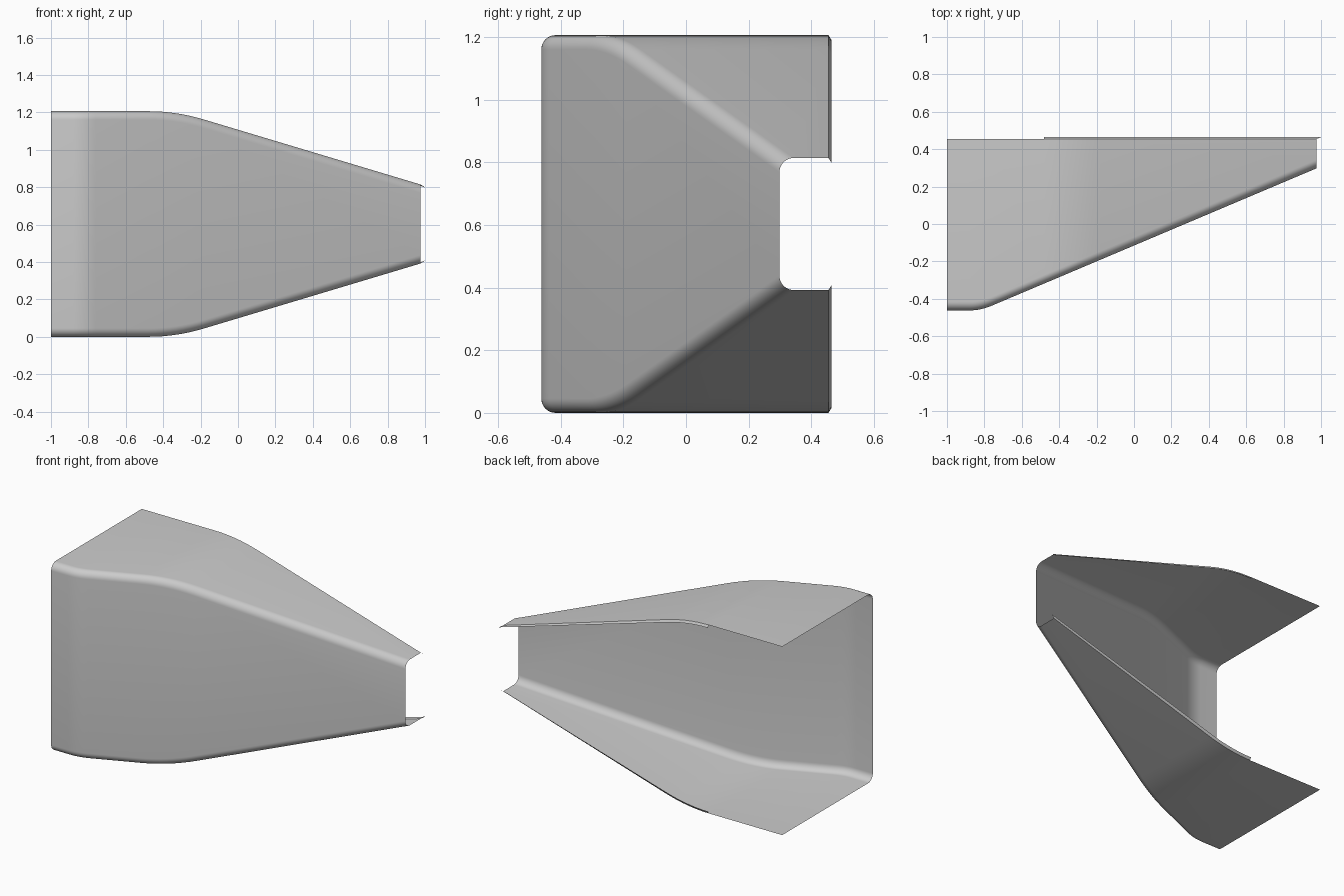
import bpy, bmesh
from math import sin, cos, pi

cube = bpy.data.objects.get("Cube")
if cube:
    bpy.data.objects.remove(cube, do_unlink=True)

MID, END, RADIUS, BACK = 0.603, 0.977, 0.046, 0.455
STEPS = 8

steel = bpy.data.materials.new("grey sheet metal")
steel.use_nodes = True
grey = (0.6, 0.6, 0.6, 1)
steel.diffuse_color = grey
steel.node_tree.nodes["Principled BSDF"].inputs["Base Color"].default_value = grey


def bend(x, start, stop, slope):
    """Offset of a line that is flat, bends smoothly, then runs at a slope."""
    if x <= start:
        return 0
    if x <= stop:
        return slope * (x - start) ** 2 / (2 * (stop - start))
    return slope * (x - (start + stop) / 2)


def half_height(x):
    return MID - bend(x, -0.48, -0.18, 0.3)


def front(x):
    return -0.462 + bend(x, -0.88, -0.76, 0.423)


def section(x):
    """Channel section with rounded corners, open at the back."""
    y, h = front(x), half_height(x)
    upper = [(BACK, h)]
    for i in range(STEPS + 1):
        a = pi / 2 * i / STEPS
        upper.append((y + RADIUS * (1 - sin(a)), h - RADIUS * (1 - cos(a))))
    loop = upper + [(py, -pz) for py, pz in reversed(upper)]
    return [(x, py, MID + pz) for py, pz in loop]


def sheet(name, rows):
    """Skin a surface across rows of points."""
    bm = bmesh.new()
    grid = [[bm.verts.new(p) for p in row] for row in rows]
    for r0, r1 in zip(grid, grid[1:]):
        for i in range(len(r0) - 1):
            bm.faces.new((r0[i], r0[i + 1], r1[i + 1], r1[i]))
    mesh = bpy.data.meshes.new(name)
    bm.to_mesh(mesh)
    bm.free()
    mesh.materials.append(steel)
    obj = bpy.data.objects.new(name, mesh)
    bpy.context.collection.objects.link(obj)
    bpy.ops.object.select_all(action='DESELECT')
    obj.select_set(True)
    bpy.context.view_layer.objects.active = obj
    bpy.ops.object.shade_smooth_by_angle()
    return obj


def span(a, b, n):
    return [a + (b - a) * i / n for i in range(n + 1)]


# Folded cover: flat, bent and tapering stretches
stations = [-1] + span(-0.88, -0.76, STEPS) + span(-0.48, -0.18, STEPS) + [END]
sheet("folded_cover", [section(x) for x in stations])

# Narrow inturned lips along the back edges of the tapering flanges
lip_stations = span(-0.48, -0.18, STEPS) + [END]
for name, side in (("upper_lip", 1), ("lower_lip", -1)):
    rows = []
    for x in lip_stations:
        h = half_height(x)
        tip = x + (0.023 if x == END else 0)
        row = [(x, BACK, MID + side * h), (tip, BACK + 0.009, MID + side * (h - 0.015))]
        rows.append(row if side > 0 else row[::-1])
    sheet(name, rows)
